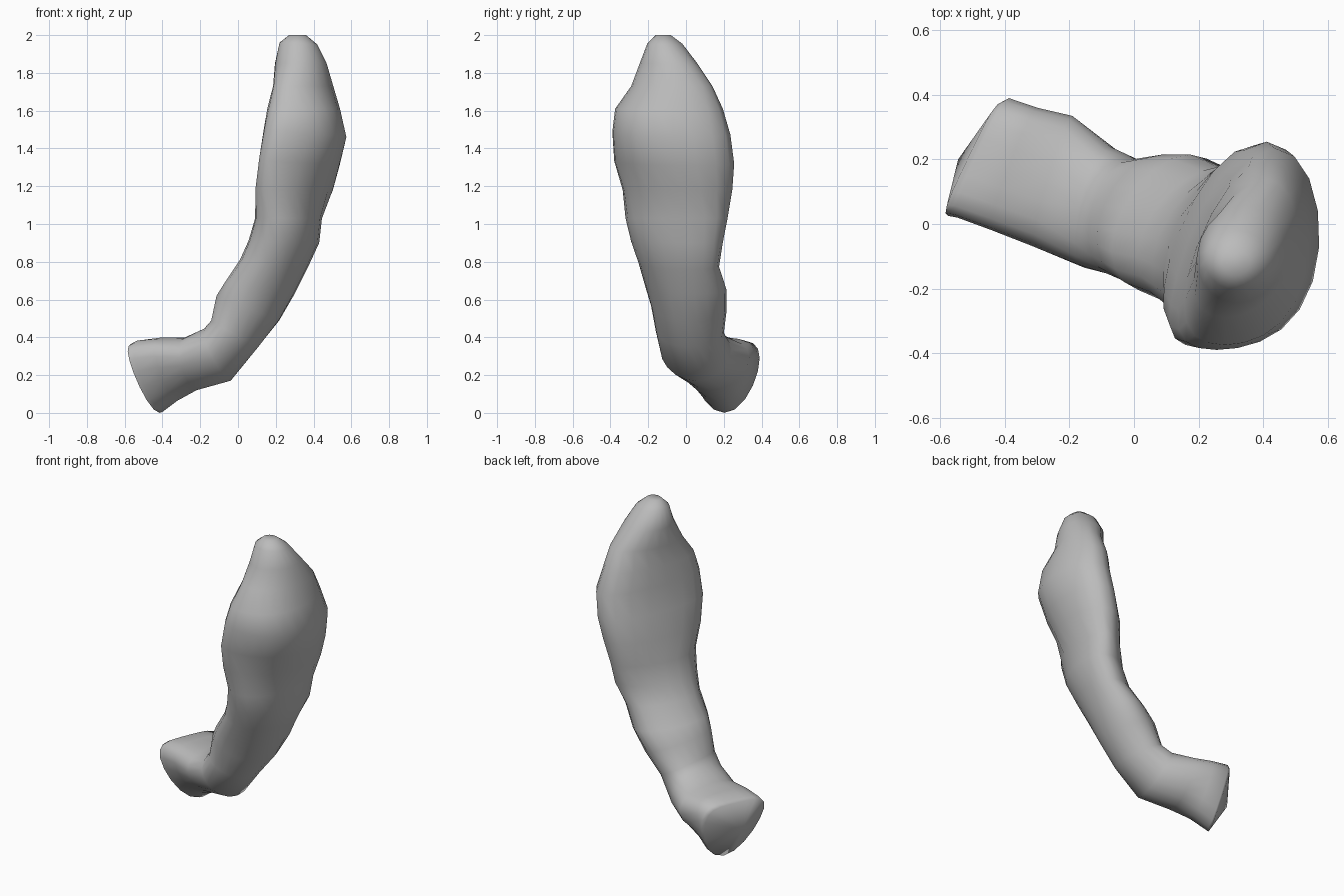
import bpy, bmesh, math
from mathutils import Vector

cube = bpy.data.objects.get("Cube")
if cube:
    bpy.data.objects.remove(cube, do_unlink=True)

SIDES = 20

# Plain grey skin
skin = bpy.data.materials.new("plain_grey")
skin.use_nodes = True
GREY = (0.5, 0.5, 0.5, 1)
skin.diffuse_color = GREY
skin.node_tree.nodes["Principled BSDF"].inputs["Base Color"].default_value = GREY

# Each section: outer (x, z), inner (x, z), y range, slant, flatness, twist, lean
SHOULDER = [
    ((.36, 2.0), (.27, 2.0), (-.16, -.08), 0, 0, 0, 0),
    ((.42, 1.95), (.22, 1.96), (-.205, -.02), 0, 0, 0, 0),
    ((.47, 1.85), (.195, 1.85), (-.245, .06), 0, 0, .1, 0),
    ((.505, 1.73), (.185, 1.73), (-.29, .14), 0, 0, .4, .15),
    ((.54, 1.61), (.155, 1.61), (-.375, .195), 0, 0, .35, .25),
    ((.575, 1.46), (.135, 1.5), (-.39, .235), 0, .05, .42, .32),
    ((.54, 1.31), (.11, 1.34), (-.38, .255), 0, .1, .5, .32),
    ((.505, 1.18), (.09, 1.18), (-.335, .245), 0, .1, .48, .25),
]
FOREARM = [
    ((.445, 1.03), (.09, 1.03), (-.32, .22), 0, -.12, .4, .05),
    ((.43, .9), (.055, .91), (-.29, .195), 0, -.15, .38, 0),
    ((.365, .76), (.01, .81), (-.25, .175), 0, -.12, .33, 0),
    ((.3, .63), (-.07, .69), (-.215, .215), 0, -.05, .28, .1),
    ((.22, .49), (-.115, .62), (-.185, .215), 0, 0, .2, .1),
    ((.11, .35), (-.14, .49), (-.16, .2), .01, .1, .1, .1),
]
STUMP = [
    ((-.04, .17), (-.17, .45), (-.135, .24), .04, .15, 0, 0),
    ((-.22, .12), (-.27, .4), (-.07, .335), .06, .25, 0, 0),
    ((-.32, .065), (-.39, .4), (-.02, .36), .07, .4, 0, 0),
    ((-.4, .005), (-.49, .385), (.02, .39), .08, .5, 0, 0),
    ((-.415, 0), (-.515, .37), (.025, .38), .085, .5, 0, 0),
]
STUMP_END = (-.545, .2, .2)


def section_ring(bm, outer, inner, yr, slant, flat, twist, lean):
    """Rounded section, flattened towards its inner side and fuller in front."""
    o, i = Vector((outer[0], 0, outer[1])), Vector((inner[0], 0, inner[1]))
    centre = (o + i) / 2 + Vector((0, sum(yr) / 2, 0))
    u = (o - i) / 2
    v = Vector((slant, (yr[1] - yr[0]) / 2, 0))
    ring = []
    for n in range(SIDES):
        t = math.tau * n / SIDES
        s = t - twist
        across = math.cos(s) - flat * math.sin(s) ** 2
        along = math.sin(t) - lean * math.cos(t) ** 2
        ring.append(bm.verts.new(centre + u * across + v * along))
    return ring


# Bent limb, lofted from the rounded top to the slightly domed cut end
bm = bmesh.new()
rings = [section_ring(bm, *s) for s in SHOULDER + FOREARM + STUMP]
tip = bm.verts.new(STUMP_END)
for a, b in zip(rings, rings[1:]):
    for n in range(SIDES):
        m = (n + 1) % SIDES
        bm.faces.new((a[n], a[m], b[m], b[n]))
for n in range(SIDES):
    bm.faces.new((rings[-1][n], rings[-1][(n + 1) % SIDES], tip))
bm.faces.new(rings[0])
bmesh.ops.recalc_face_normals(bm, faces=bm.faces)

mesh = bpy.data.meshes.new("bent_limb")
bm.to_mesh(mesh)
bm.free()
mesh.materials.append(skin)
limb = bpy.data.objects.new("bent_limb", mesh)
bpy.context.collection.objects.link(limb)

bpy.ops.object.select_all(action='DESELECT')
limb.select_set(True)
bpy.context.view_layer.objects.active = limb
bpy.ops.object.shade_smooth_by_angle(angle=math.radians(75))
